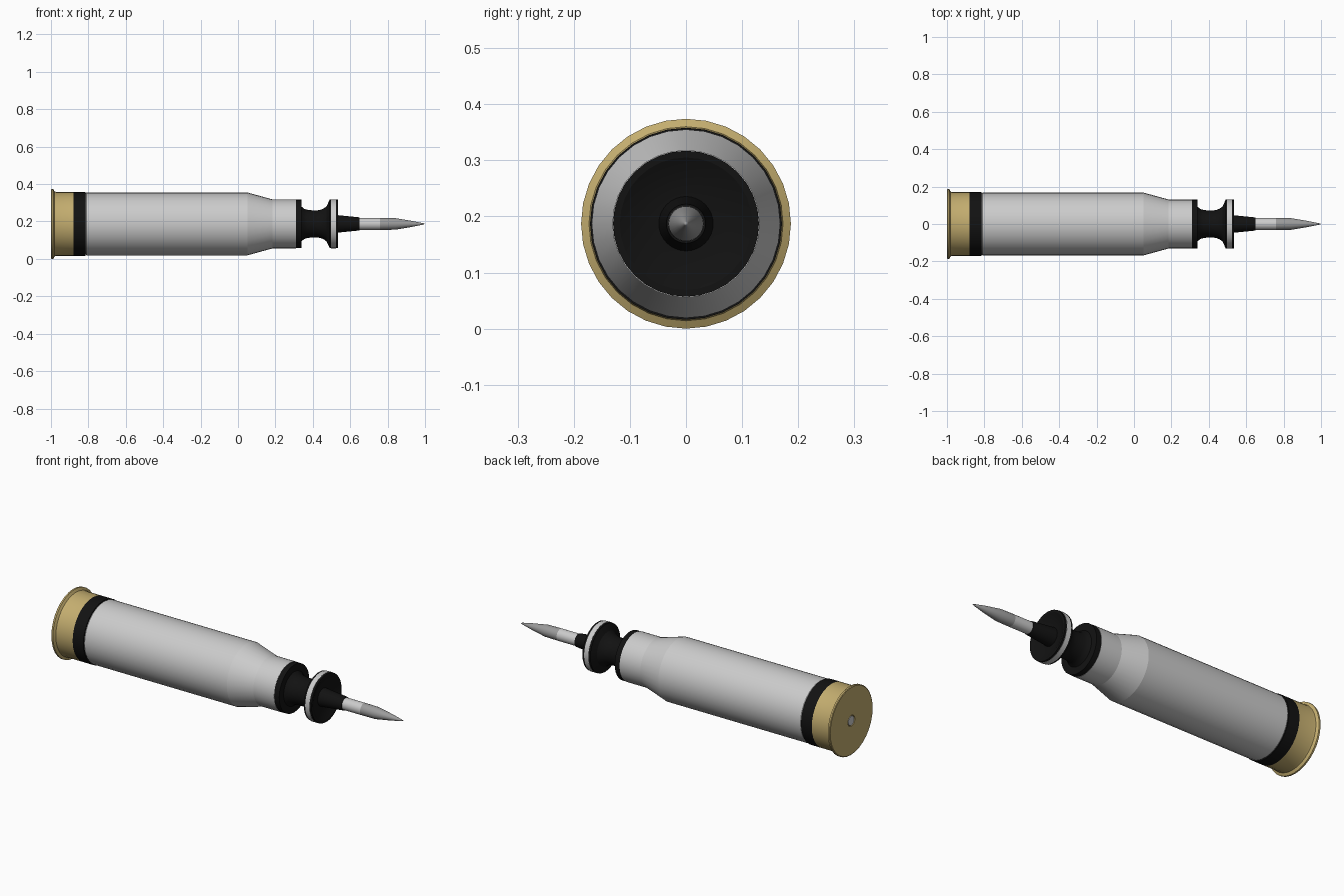
import bpy, bmesh, math

if "Cube" in bpy.data.objects:
    bpy.data.objects.remove(bpy.data.objects["Cube"])

AXIS_Z = 0.187
SIDES = 32


def material(name, rgb):
    m = bpy.data.materials.new(name)
    m.diffuse_color = (*rgb, 1)
    m.use_nodes = True
    m.node_tree.nodes["Principled BSDF"].inputs["Base Color"].default_value = m.diffuse_color
    return m


brass = material("brass", (0.55, 0.42, 0.16))
black = material("black", (0.006, 0.006, 0.006))
steel = material("steel", (0.33, 0.33, 0.33))


def lathe(name, profile, mat=None, angle=25):
    """Revolve (x, radius) points about the long axis; zero radius makes a pole."""
    bm = bmesh.new()
    rings = []
    for x, r in profile:
        n = SIDES if r > 0 else 1
        rings.append([bm.verts.new((x, r * math.sin(2 * math.pi * i / SIDES),
                                    AXIS_Z + r * math.cos(2 * math.pi * i / SIDES)))
                      for i in range(n)])
    for a, b in zip(rings, rings[1:]):
        for i in range(SIDES):
            j = (i + 1) % SIDES
            quad = [a[i % len(a)], a[j % len(a)], b[j % len(b)], b[i % len(b)]]
            bm.faces.new(list(dict.fromkeys(quad)))
    bmesh.ops.recalc_face_normals(bm, faces=bm.faces)
    me = bpy.data.meshes.new(name)
    bm.to_mesh(me)
    bm.free()
    ob = bpy.data.objects.new(name, me)
    bpy.context.collection.objects.link(ob)
    if mat:
        me.materials.append(mat)
    bpy.context.view_layer.objects.active = ob
    ob.select_set(True)
    bpy.ops.object.shade_smooth_by_angle(angle=math.radians(angle))
    ob.select_set(False)
    return ob


# Rimmed brass base with recessed primer
lathe("brass_base", [(-0.995, 0), (-0.995, 0.028), (-1, 0.03), (-1, 0.183), (-0.997, 0.187),
                     (-0.988, 0.187), (-0.98, 0.173), (-0.97, 0.171), (-0.88, 0.171), (-0.88, 0)], brass)
lathe("primer", [(-0.999, 0), (-0.999, 0.025), (-0.99, 0.025), (-0.99, 0)])

# Seal band and case
lathe("seal_band", [(-0.88, 0), (-0.88, 0.171), (-0.815, 0.171), (-0.815, 0)], black)
lathe("case_body", [(-0.815, 0), (-0.815, 0.164), (-0.81, 0.168), (0.05, 0.168), (0.185, 0.131),
                    (0.31, 0.131), (0.31, 0)], angle=12)

# Sabot: rear collar, concave waist and front disc with shallow scoop
x0, x1, waist = 0.34, 0.488, 0.072
saddle = []
for i in range(11):
    t = i / 10
    u = 2 * t - 1
    saddle.append((x0 + (x1 - x0) * t, waist + (0.02 if u < 0 else 0.053) * (1 - math.sqrt(1 - u * u))))
lathe("sabot", [(0.31, 0), (0.31, 0.13), (0.34, 0.13)] + saddle
      + [(0.488, 0.13), (0.535, 0.13), (0.535, 0.118), (0.522, 0.09), (0.515, 0.05), (0.515, 0)], black)
lathe("sabot_band", [(0.498, 0.12), (0.498, 0.1315), (0.524, 0.1315), (0.524, 0.12), (0.498, 0.12)])

# Penetrator: black sleeve, rod and pointed tip
lathe("rod_sleeve", [(0.51, 0), (0.51, 0.049), (0.65, 0.035), (0.65, 0)], black)
lathe("rod", [(0.65, 0), (0.65, 0.032), (0.76, 0.032), (0.76, 0)])
lathe("rod_tip", [(0.76, 0), (0.76, 0.032), (0.84, 0.031), (0.93, 0.016), (0.99, 0.004), (1, 0)], steel)
